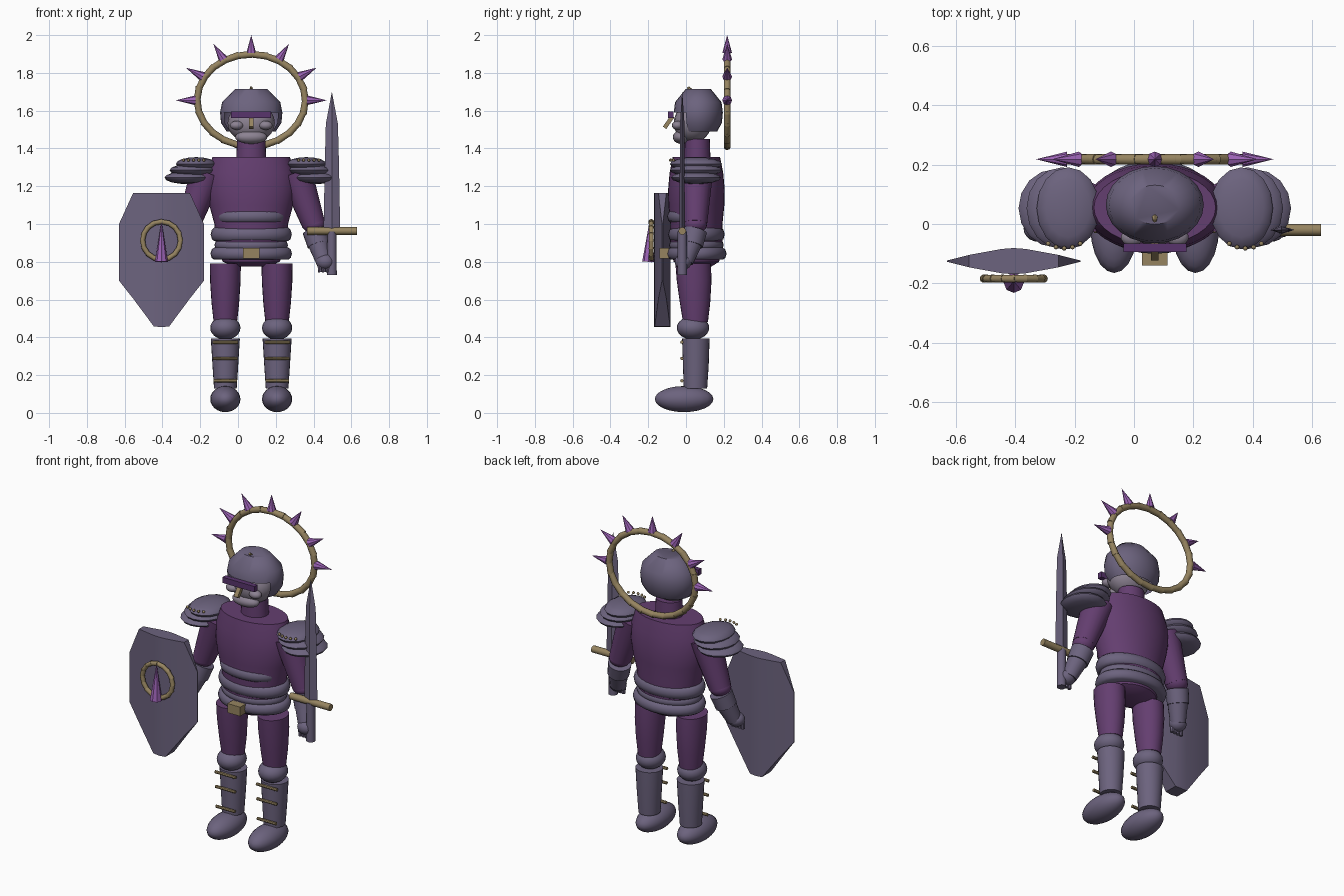
import bpy, bmesh, math
from mathutils import Vector, Matrix

if "Cube" in bpy.data.objects:
    bpy.data.objects.remove(bpy.data.objects["Cube"])

CX = 0.07  # centre line of the body


def material(name, rgb):
    m = bpy.data.materials.new(name)
    lin = [(c / 255 / 12.92) if c < 11 else ((c / 255 + 0.055) / 1.055) ** 2.4 for c in rgb]
    m.diffuse_color = (*lin, 1)
    m.use_nodes = True
    m.node_tree.nodes["Principled BSDF"].inputs["Base Color"].default_value = m.diffuse_color
    return m


STEEL = material("violet grey steel", (108, 99, 126))
CLOTH = material("dark purple cloth", (100, 62, 112))
GOLD = material("dull gold", (150, 132, 96))
SPIKE = material("bright purple", (155, 98, 180))
SKIN = material("pale grey skin", (140, 130, 146))
BROW = material("deep purple", (88, 52, 108))


def finish(name, bm, mat, angle=40):
    bmesh.ops.recalc_face_normals(bm, faces=bm.faces)
    me = bpy.data.meshes.new(name)
    bm.to_mesh(me)
    bm.free()
    me.materials.append(mat)
    me.shade_smooth()
    me.set_sharp_from_angle(angle=math.radians(angle))
    ob = bpy.data.objects.new(name, me)
    bpy.context.collection.objects.link(ob)
    return ob


def lathe(name, profile, mat, seg=24, angle=40):
    """Stacked ellipses: (x, y, z, rx, ry) per level, capped at both ends."""
    bm = bmesh.new()
    rings = []
    for x, y, z, rx, ry in profile:
        rings.append([bm.verts.new((x + rx * math.cos(a), y + ry * math.sin(a), z))
                      for a in (i * math.tau / seg for i in range(seg))])
    for lo, hi in zip(rings, rings[1:]):
        for i in range(seg):
            j = (i + 1) % seg
            bm.faces.new((lo[i], lo[j], hi[j], hi[i]))
    bm.faces.new(rings[0][::-1])
    bm.faces.new(rings[-1])
    return finish(name, bm, mat, angle)


def ball(name, c, r, mat, seg=20, rings=12):
    bm = bmesh.new()
    bmesh.ops.create_uvsphere(bm, u_segments=seg, v_segments=rings, radius=1,
                              matrix=Matrix.Translation(c) @ Matrix.Diagonal((*r, 1)))
    return finish(name, bm, mat, 50)


def rod(name, p, q, r1, r2, mat, seg=12):
    p, q = Vector(p), Vector(q)
    bm = bmesh.new()
    rot = (q - p).to_track_quat('Z', 'Y').to_matrix().to_4x4()
    bmesh.ops.create_cone(bm, cap_ends=True, segments=seg, radius1=r1, radius2=r2,
                          depth=(q - p).length, matrix=Matrix.Translation((p + q) / 2) @ rot)
    return finish(name, bm, mat)


def box(name, c, size, mat, tilt=0):
    bm = bmesh.new()
    bmesh.ops.create_cube(bm, size=1, matrix=Matrix.Translation(c)
                          @ Matrix.Rotation(tilt, 4, 'X') @ Matrix.Diagonal((*size, 1)))
    return finish(name, bm, mat)


def band(name, y, z, rx, ry, h, mat=STEEL):
    """Rounded armour hoop around the trunk."""
    lathe(name, [(CX, y, z + h * k, rx - 0.02 * abs(k) ** 3, ry - 0.02 * abs(k) ** 3)
                 for k in (-1, -0.7, 0, 0.7, 1)], mat, 32, 50)


def ring(name, c, rx, rz, tube, n, mat):
    """Ring of short straight links standing in the xz plane."""
    def pt(a):
        return Vector((c[0] + rx * math.cos(a), c[1], c[2] + rz * math.sin(a)))
    for i in range(n):
        a = i * math.tau / n
        rod(f"{name}_link_{i + 1}", pt(a - 0.04), pt(a + math.tau / n + 0.04), tube, tube * 0.88, mat, 10)


# Trunk and neck
lathe("torso", [(CX, 0.055, z, rx, ry) for z, rx, ry in
                [(0.775, 0.09, 0.08), (0.80, 0.15, 0.12), (0.87, 0.185, 0.14), (1.0, 0.195, 0.138),
                 (1.10, 0.222, 0.148), (1.18, 0.236, 0.15), (1.27, 0.232, 0.142), (1.355, 0.205, 0.125)]],
      CLOTH, 32)
lathe("neck", [(CX, 0.06, 1.33, 0.08, 0.07), (CX, 0.06, 1.45, 0.075, 0.066)], CLOTH)

# Waist armour
band("belly_plate_upper", -0.005, 1.11, 0.157, 0.085, 0.026)
band("belly_plate_middle", 0.012, 1.04, 0.182, 0.112, 0.033)
band("belly_plate_lower", 0.055, 0.945, 0.215, 0.15, 0.036)
band("waist_plate", 0.055, 0.888, 0.195, 0.145, 0.028)
band("belt", 0.057, 0.843, 0.216, 0.158, 0.032)
box("belt_buckle", (CX, -0.115, 0.845), (0.085, 0.05, 0.055), GOLD)

# Head
ball("head", (CX, 0.035, 1.535), (0.125, 0.1, 0.105), SKIN)
ball("jaw", (CX, -0.025, 1.46), (0.085, 0.045, 0.036), SKIN)
box("brow_bar", (CX, -0.08, 1.578), (0.212, 0.03, 0.034), BROW)
box("nose_guard", (CX, -0.092, 1.54), (0.026, 0.022, 0.075), GOLD, math.radians(-35))
for s, side in ((-1, "left"), (1, "right")):
    ball(f"{side}_eye", (CX + s * 0.077, -0.045, 1.522), (0.037, 0.03, 0.024), SKIN, 14, 8)

# Helmet, opened over the face
helmet = lathe("helmet", [(CX, 0.065, z, rx, ry) for z, rx, ry in
                          [(1.49, 0.13, 0.1), (1.535, 0.16, 0.125), (1.59, 0.165, 0.13),
                           (1.645, 0.154, 0.123), (1.715, 0.085, 0.066)]], STEEL, 24, 50)
bm = bmesh.new()
bm.from_mesh(helmet.data)
face = [f for f in bm.faces if len(f.verts) > 4 and f.calc_center_median().z < 1.5
        or f.calc_center_median().z < 1.59 and f.calc_center_median().y < 0.0]
bmesh.ops.delete(bm, geom=face, context='FACES')
bm.to_mesh(helmet.data)
bm.free()
rod("helmet_stud", (CX, 0.03, 1.70), (CX, 0.01, 1.725), 0.014, 0.006, GOLD, 6)

# Halo with seven spikes
HALO = (CX, 0.218, 1.655)
ring("halo", HALO, 0.288, 0.245, 0.019, 24, GOLD)
for i in range(7):
    a = math.pi * i / 6
    d = Vector((math.cos(a), 0, math.sin(a)))
    base = Vector(HALO) + Vector((d.x * 0.295, 0, d.z * 0.25))
    tip = Vector(HALO) + Vector((d.x * 0.40, 0, d.z * 0.345))
    rod(f"halo_spike_{i + 1}", base, tip, 0.026, 0, SPIKE, 8)

# Paired limbs
for s, side in ((-1, "left"), (1, "right")):
    def at(x, y, z):
        return (CX + s * x, y, z)

    # Legs
    lx = CX + s * 0.137
    lathe(f"{side}_thigh", [(lx, 0.038, 0.79, 0.082, 0.094), (lx, 0.043, 0.70, 0.081, 0.092),
                            (lx, 0.048, 0.58, 0.073, 0.08), (lx, 0.05, 0.48, 0.062, 0.066)], CLOTH)
    ball(f"{side}_knee", (lx - s * 0.0, 0.037, 0.45), (0.08, 0.086, 0.062), STEEL)
    lathe(f"{side}_shin", [(lx, 0.05, 0.13, 0.06, 0.062), (lx, 0.052, 0.25, 0.068, 0.068),
                           (lx, 0.052, 0.395, 0.077, 0.073)], STEEL)
    ball(f"{side}_foot", (lx, -0.01, 0.073), (0.08, 0.155, 0.069), STEEL)
    for i, (z, w) in enumerate(((0.375, 0.068), (0.288, 0.065), (0.17, 0.062))):
        rod(f"{side}_shin_bar_{i + 1}", (lx - w, -0.022, z), (lx + w, -0.022, z), 0.009, 0.009, GOLD, 8)

    # Arms
    rod(f"{side}_upper_arm", at(0.235, 0.055, 1.27), at(0.33, 0.05, 1.0), 0.088, 0.062, CLOTH, 20)
    ball(f"{side}_elbow", at(0.33, 0.05, 1.0), (0.062, 0.062, 0.05), CLOTH)
    rod(f"{side}_cuff", at(0.335, 0.048, 0.965), at(0.357, 0.03, 0.89), 0.064, 0.06, STEEL, 20)
    rod(f"{side}_forearm", at(0.345, 0.04, 0.93), at(0.386, -0.005, 0.80), 0.06, 0.043, STEEL, 20)
    ball(f"{side}_hand", at(0.392, -0.015, 0.80), (0.05, 0.045, 0.042), STEEL)
    for i in range(4):
        x = 0.362 + i * 0.021
        rod(f"{side}_finger_{i + 1}", at(x, -0.03, 0.805), at(x + 0.003, -0.028, 0.745), 0.013, 0.011, STEEL, 8)

    # Layered shoulder guards
    for i, (x, z, rx, ry, rz) in enumerate(((0.292, 1.318, 0.106, 0.138, 0.036),
                                            (0.312, 1.285, 0.12, 0.138, 0.034),
                                            (0.335, 1.245, 0.124, 0.132, 0.034))):
        ball(f"{side}_shoulder_plate_{i + 1}", at(x, 0.053, z), (rx, ry, rz), STEEL, 16, 8)
    for i in range(5):
        a = math.radians(-118 + 14 * i)
        ball(f"{side}_shoulder_stud_{i + 1}", at(0.305 + 0.115 * math.cos(a), 0.053 + 0.135 * math.sin(a), 1.338),
             (0.008,) * 3, GOLD, 8, 6)

# Sword: diamond section blade, guard and grip
SX, SY = 0.497, -0.02
lathe("sword_blade", [(SX, SY, 0.96, 0.044, 0.014), (SX, SY, 1.3, 0.038, 0.013),
                      (SX, SY, 1.53, 0.032, 0.012), (SX, SY, 1.695, 0.001, 0.001)], STEEL, 4, 20)
rod("sword_guard", (0.365, SY, 0.963), (0.63, SY, 0.963), 0.02, 0.02, GOLD)
rod("sword_grip", (SX, SY, 0.73), (SX, SY, 0.96), 0.026, 0.024, STEEL)

# Shield: columns of (offset, bottom, top, half thickness)
SHX, SHY = -0.405, -0.125
half = [(0.225, 0.70, 1.0, 0.002), (0.15, 0.605, 1.165, 0.021), (0.04, 0.457, 1.165, 0.041)]
cols = [(-x, b, t, h) for x, b, t, h in half] + [(0, 0.455, 1.165, 0.044)] + half[::-1]
bm = bmesh.new()
quads = [[bm.verts.new((SHX + x, SHY + y, z)) for y, z in ((-h, b), (-h, t), (h, t), (h, b))]
         for x, b, t, h in cols]
for p, q in zip(quads, quads[1:]):
    for i in range(4):
        j = (i + 1) % 4
        bm.faces.new((p[i], p[j], q[j], q[i]))
bm.faces.new(quads[0])
bm.faces.new(quads[-1])
finish("shield", bm, STEEL, 30)
ring("shield_ring", (SHX, -0.184, 0.912), 0.101, 0.101, 0.014, 16, GOLD)
rod("shield_spike", (SHX, -0.198, 0.80), (SHX, -0.193, 1.015), 0.034, 0, SPIKE, 8)
